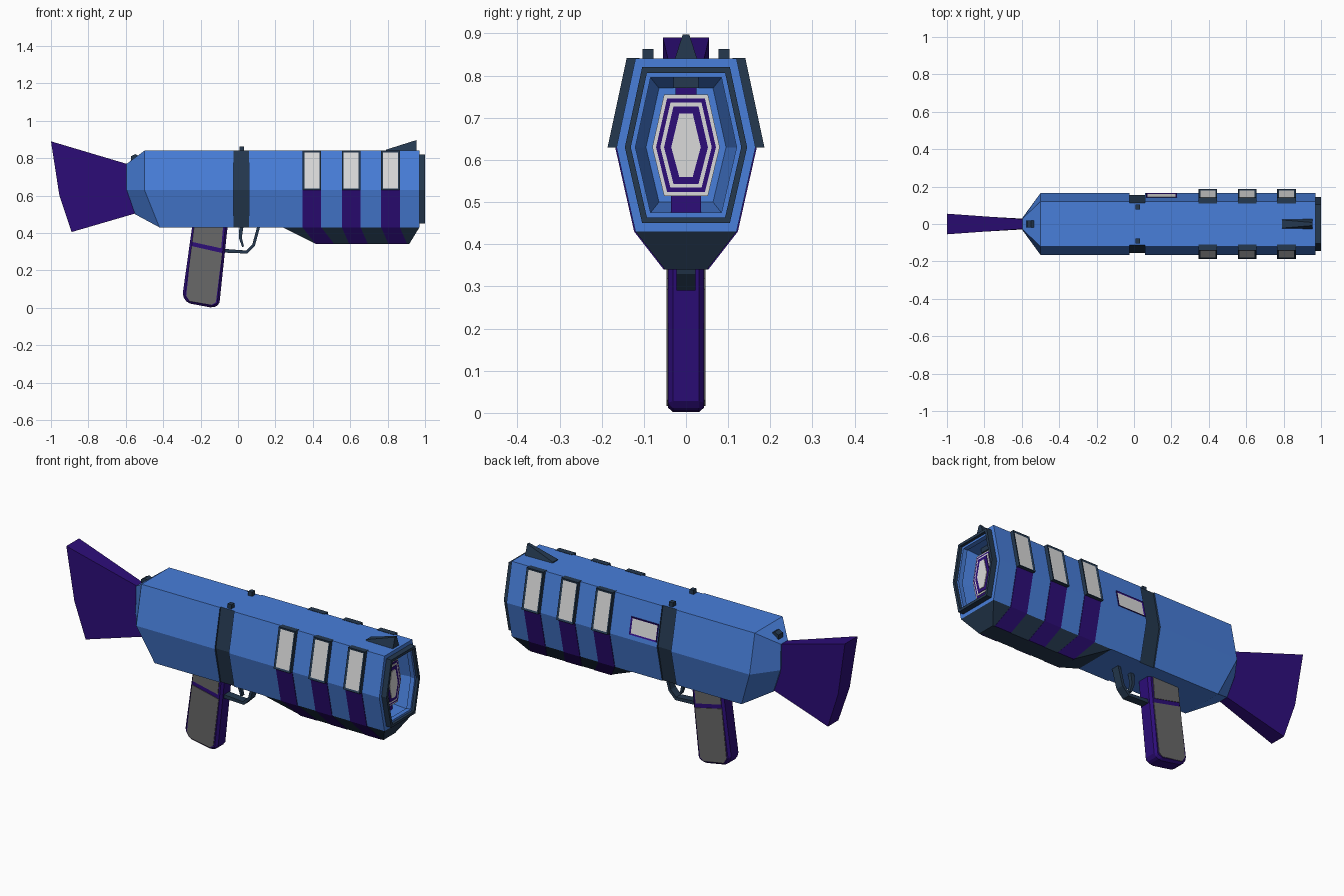
import bpy, bmesh

old = bpy.data.objects.get("Cube")
if old:
    bpy.data.objects.remove(old, do_unlink=True)


def material(name, r, g, b):
    m = bpy.data.materials.new(name)
    m.use_nodes = True
    m.diffuse_color = (r, g, b, 1)
    m.node_tree.nodes["Principled BSDF"].inputs["Base Color"].default_value = (r, g, b, 1)
    return m


BLUE = material("blue paint", .065, .21, .70)
DARK = material("dark navy", .018, .040, .078)
PURPLE = material("deep purple", .026, .004, .19)
WHITE = material("pale grey", .70, .70, .70)
GREY = material("grip grey", .14, .14, .14)


def finish(name, bm, *mats):
    bmesh.ops.recalc_face_normals(bm, faces=bm.faces)
    me = bpy.data.meshes.new(name)
    bm.to_mesh(me)
    bm.free()
    for m in mats:
        me.materials.append(m)
    ob = bpy.data.objects.new(name, me)
    bpy.context.collection.objects.link(ob)
    return ob


def loft(name, rings, mats, rule=None, closed=False):
    """Skin a list of rings; rule(ring, side) gives the material index."""
    bm = bmesh.new()
    vs = [[bm.verts.new(p) for p in r] for r in rings]
    n = len(vs[0])
    for k in range(len(vs) if closed else len(vs) - 1):
        a, b = vs[k], vs[(k + 1) % len(vs)]
        for i in range(n):
            j = (i + 1) % n
            f = bm.faces.new((a[i], a[j], b[j], b[i]))
            f.material_index = rule(k, i) if rule else 0
    if not closed:
        bm.faces.new(vs[0])
        bm.faces.new(vs[-1])
    return finish(name, bm, *mats)


def slab(name, pts, mat, y=0, bevel=0):
    """Side outline of (x, z, half width) points, mirrored about y."""
    rings = [[(x, y + s * h, z) for x, z, h in pts] for s in (1, -1)]
    ob = loft(name, rings, [mat])
    if bevel:
        mod = ob.modifiers.new("edge chamfer", 'BEVEL')
        mod.width, mod.segments = bevel, 1
    return ob


def flat(h, *pts):
    return [(x, z, h) for x, z in pts]


def box(name, x0, x1, z0, z1, h, mat, y=0):
    return slab(name, flat(h, (x0, z0), (x1, z0), (x1, z1), (x0, z1)), mat, y)


def hexa(x, wt, wm, zt, zb, zm=.63, lean=0):
    return [(x, wt, zt), (x, wm, zm), (x + lean, wt, zb),
            (x + lean, -wt, zb), (x, -wm, zm), (x, -wt, zt)]


def inset_hex(x, d=0):
    return hexa(x, .12 - .8 * d, .165 - d, .84 - d, .43 + d)


def side_y(z):
    """Half width of the hull at a height."""
    if z >= .63:
        return .165 - .045 * (z - .63) / .21
    if z >= .43:
        return .12 + .045 * (z - .43) / .2
    return .05 + .07 * (z - .34) / .09


def side_plate(name, rows, t, side, mats, border=0):
    """Plate hugging the hull side; rows are (x0, x1, z)."""
    rings = [[(x0, side * (side_y(z) - .01), z), (x1, side * (side_y(z) - .01), z),
              (x1, side * (side_y(z) + t), z), (x0, side * (side_y(z) + t), z)]
             for x0, x1, z in rows]
    ob = loft(name, rings, mats)
    if border:
        bm = bmesh.new()
        bm.from_mesh(ob.data)
        outer = max(bm.faces, key=lambda f: side * f.normal.y)
        bmesh.ops.inset_region(bm, faces=[outer], thickness=border, depth=-.004)
        outer.material_index = 1
        bm.to_mesh(ob.data)
        bm.free()


# Hull with rear taper, recessed band and hollow muzzle
def narrow(x):
    return [(px, py * .94, pz) for px, py, pz in inset_hex(x)]


hull = [hexa(-.595, .03, .035, .77, .50, lean=.045),
        hexa(-.5, .12, .165, .84, .43, lean=.08),
        inset_hex(-.025), narrow(-.025), narrow(.06), inset_hex(.06),
        inset_hex(.97), inset_hex(.97, .036), inset_hex(.76, .07)]
loft("hull", hull, [BLUE, DARK], lambda k, i: int(k in (2, 3, 4) and i not in (2, 5)))

# Muzzle rim
loft("muzzle_rim", [inset_hex(.965, .02), inset_hex(1, .02), inset_hex(1, .034),
                    inset_hex(.965, .034)], [DARK], closed=True)
loft("muzzle_lining", [inset_hex(.96, .034), inset_hex(.985, .034), inset_hex(.985, .045),
                       inset_hex(.96, .045)], [BLUE], closed=True)

# Emitter: stacked hexagonal plates held by two posts
loft("emitter_core", [inset_hex(.76, .09), inset_hex(.925, .087)], [PURPLE])
for k, (d, m) in enumerate([(.085, WHITE), (.094, PURPLE), (.104, WHITE),
                            (.113, PURPLE), (.13, WHITE)]):
    loft("emitter_plate", [inset_hex(.92, d), inset_hex(.93 + .003 * k, d)], [m])
box("emitter_lower_post", .8, .91, .46, .53, .035, PURPLE)
box("emitter_upper_post", .8, .91, .74, .775, .025, PURPLE)
box("emitter_upper_block", .8, .92, .77, .8, .03, DARK)

# Fore-grip under the barrel
loft("fore_grip", [[(.24, -.12, .43), (.97, -.12, .43), (.97, .12, .43), (.24, .12, .43)],
                   [(.42, -.05, .34), (.915, -.05, .34), (.915, .05, .34), (.42, .05, .34)]],
     [DARK])

# Framed side windows and the stripes below them
for side in (1, -1):
    for x, skew in ((.345, .07), (.555, .04), (.765, .04)):
        w = x + .1
        side_plate("side_window", [(x, w, .63), (x, w, .842)], .021, side,
                   [DARK, WHITE], .014)
        side_plate("side_stripe", [(x + skew, w + skew, .34), (x, w, .43), (x, w, .63)],
                   .003, side, [PURPLE])
side_plate("left_label", [(.065, .23, .655), (.065, .23, .745)], .005, 1,
           [PURPLE, WHITE], .01)

# Sights
slab("front_sight", [(.79, .835, .025), (.955, .835, .028), (.955, .897, .008),
                     (.79, .845, .022)], DARK)
for y in (.09, -.09):
    box("sight_peg", .008, .032, .83, .863, .013, DARK, y)
slab("rear_sight", flat(.02, (-.575, .76), (-.525, .79), (-.535, .815), (-.55, .822),
                        (-.572, .81)), DARK)

# Shoulder stock
slab("stock", [(-1, .89, .055), (-.58, .765, .025), (-.53, .51, .025),
               (-.89, .405, .045), (-.955, .6, .05)], PURPLE)

# Handle with inlaid side panels
slab("handle", flat(.043, (-.243, .45), (-.054, .45), (-.1, .016), (-.136, 0),
                    (-.27, .025), (-.297, .065)), PURPLE, bevel=.012)
for y in (.041, -.041):
    slab("upper_grip_panel", flat(.005, (-.235, .43), (-.08, .43), (-.09, .318),
                                  (-.245, .352)), GREY, y)
    slab("lower_grip_panel", flat(.005, (-.248, .33), (-.085, .293), (-.118, .03),
                                  (-.14, .016), (-.258, .035), (-.277, .065)), GREY, y)

# Trigger and its guard
slab("trigger_guard", flat(.022, (-.075, .315), (-.075, .295), (.05, .29), (.09, .33),
                           (.12, .44), (.104, .44), (.077, .34), (.045, .306)), DARK)
slab("trigger", flat(.01, (.008, .44), (.004, .375), (.022, .325), (.032, .328),
                      (.02, .375), (.03, .44)), DARK)
